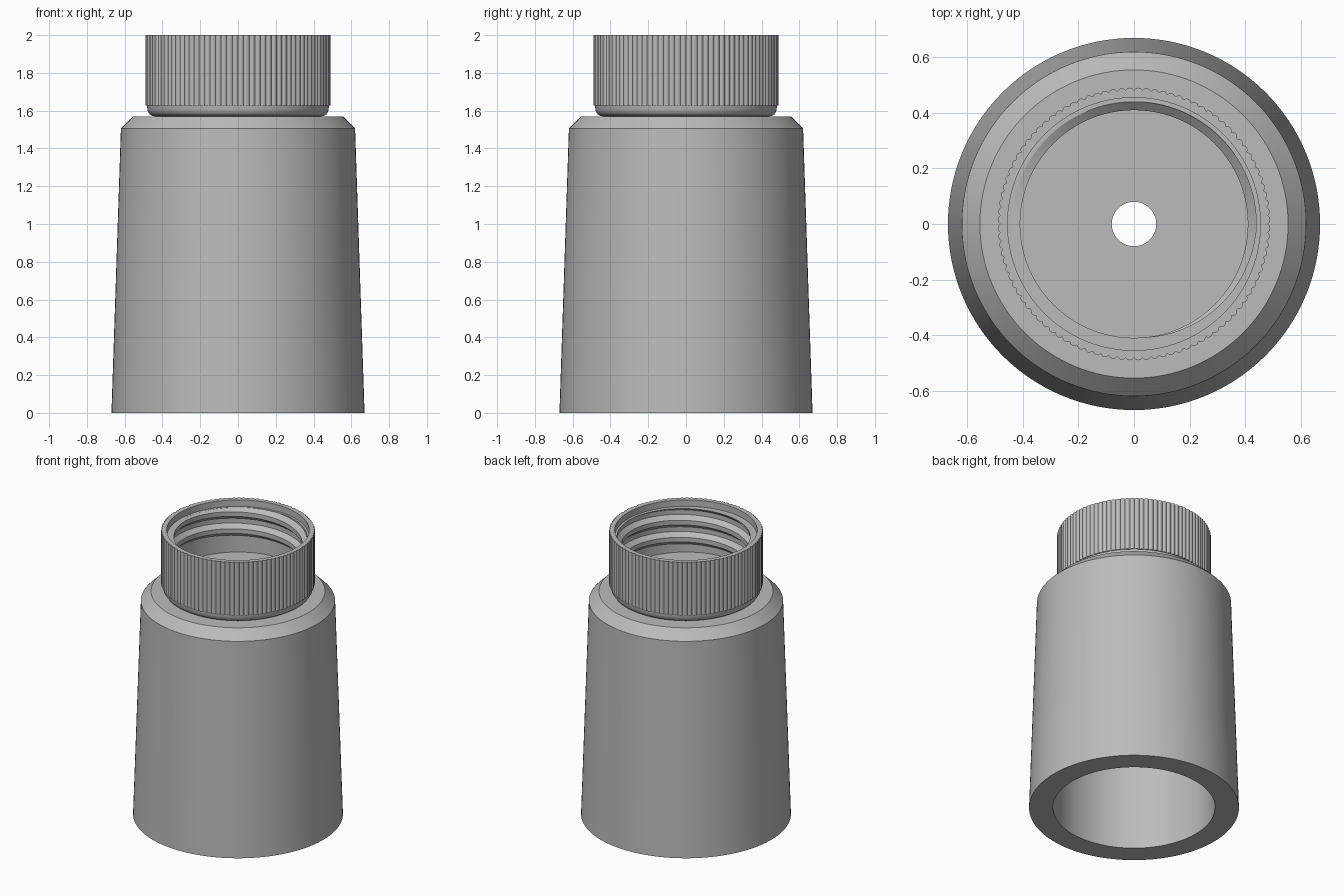
import bpy, bmesh, math

if "Cube" in bpy.data.objects:
    bpy.data.objects.remove(bpy.data.objects["Cube"])

grey = bpy.data.materials.new("grey plastic")
grey.diffuse_color = (0.5, 0.5, 0.5, 1)
grey.use_nodes = True
grey.node_tree.nodes["Principled BSDF"].inputs["Base Color"].default_value = grey.diffuse_color


def finish(name, bm, angle=35):
    """Turn a bmesh into a named, smoothed grey object."""
    bmesh.ops.remove_doubles(bm, verts=bm.verts, dist=1e-5)
    mesh = bpy.data.meshes.new(name)
    bm.to_mesh(mesh)
    bm.free()
    mesh.materials.append(grey)
    obj = bpy.data.objects.new(name, mesh)
    bpy.context.collection.objects.link(obj)
    bpy.ops.object.select_all(action='DESELECT')
    obj.select_set(True)
    bpy.context.view_layer.objects.active = obj
    bpy.ops.object.shade_smooth_by_angle(angle=math.radians(angle))
    return obj


def lathe(name, profile, steps=128, ripple=None):
    """Revolve (radius, z) points, listed so the outside faces outward."""
    bm = bmesh.new()
    rows = []
    for j, (r, z) in enumerate(profile):
        row = []
        for i in range(steps):
            a = 2 * math.pi * i / steps
            rr = r + (ripple(i) if ripple and j in RIBBED else 0)
            row.append(bm.verts.new((rr * math.cos(a), rr * math.sin(a), z)))
        rows.append(row)
    for lo, hi in zip(rows, rows[1:]):
        for i in range(steps):
            k = (i + 1) % steps
            bm.faces.new((lo[i], lo[k], hi[k], hi[i]))
    return finish(name, bm)


SEAT, FLOOR, STEP = 1.57, 1.64, 1.955
BORE, WALL, CREST = 0.08, 0.44, 0.41

# Tapered hollow body: bore, ceiling, cavity, base ring, outside, shoulder
lathe("body", [(BORE, SEAT), (BORE, 1.42), (0.517, 1.42), (0.517, 0), (0.67, 0),
               (0.62, 1.505), (0.555, SEAT), (0.44, SEAT)])

# Ribbed collar with rounded foot, open top, stepped lip and drilled floor
RIBBED = (6, 7)
foot = [(0.44 + 0.04 * math.sin(t * math.pi / 8), 1.61 - 0.04 * math.cos(t * math.pi / 8))
        for t in range(5)]
collar = foot + [(0.482, 1.627), (0.487, 1.627), (0.487, 2.0), (0.455, 2.0), (0.455, STEP),
                 (WALL, STEP), (WALL, FLOOR), (BORE, FLOOR), (BORE, SEAT)]
lathe("ribbed_collar", collar, 400, lambda i: (-0.005, 0.002, 0.004, 0.002)[i % 4])

# Internal screw thread: a trapezoid swept along a helix, trimmed at the lip step
PITCH, PER_TURN = 0.12, 96
section = [(WALL + 0.002, -0.045), (CREST, -0.016), (CREST, 0.016), (WALL + 0.002, 0.045)]
bm = bmesh.new()
previous = None
for i in range(-2 * PER_TURN, PER_TURN // 2 + 1):
    a = math.pi + 2 * math.pi * i / PER_TURN
    centre = STEP - 0.016 + PITCH * i / PER_TURN
    fade = min(1, (i + 2 * PER_TURN) / 12)      # run-out at the lower end
    ring = []
    for r, z in section:
        r = WALL + 0.002 + (r - WALL - 0.002) * fade
        height = centre + z
        if height > STEP and z > -0.045 and centre - 0.016 > STEP:
            # the crest is cut off, so slide back along the lower flank
            cut = min(1, (centre - 0.016 - STEP) / 0.029)
            r = max(r, CREST + (WALL + 0.002 - CREST) * cut)
        ring.append(bm.verts.new((r * math.cos(a), r * math.sin(a), min(height, STEP))))
    if previous:
        for k in range(3):
            bm.faces.new((previous[k], previous[k + 1], ring[k + 1], ring[k]))
    previous = ring
bmesh.ops.dissolve_degenerate(bm, dist=1e-5, edges=bm.edges)
for f in bm.faces:
    f.normal_update()
    c = f.calc_center_median()
    if f.normal.x * c.x + f.normal.y * c.y > 1e-4:
        f.normal_flip()
finish("screw_thread", bm)
